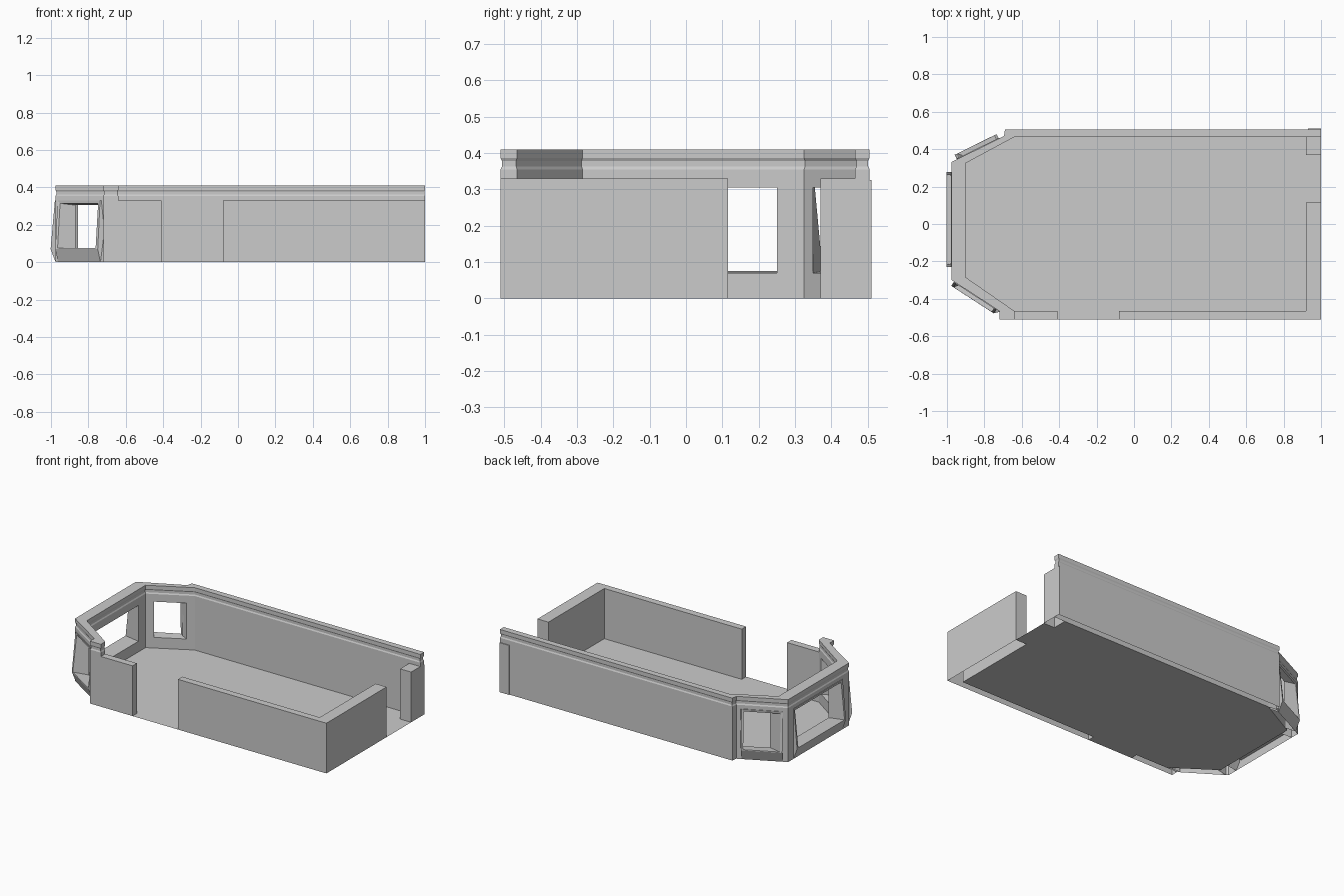
import bpy, bmesh
from mathutils import Vector as V

if "Cube" in bpy.data.objects:
    bpy.data.objects.remove(bpy.data.objects["Cube"])

H = 0.33   # wall height
TOP = 0.41 # cornice top

# Bay outline, inner and outer corners, going round the -x end
INN = [V((-.64, .465)), V((-.90, .325)), V((-.90, -.285)), V((-.64, -.465))]
OUT = [V((-.695, .47)), V((-.975, .332)), V((-.975, -.30)), V((-.72, -.465))]
SPAN = [(.10, .90), (.087, .89), (.05, .94)]  # window extent along each side


def inn(i, f):
    return INN[i].lerp(INN[i + 1], f)


def out(i, f):
    return OUT[i].lerp(OUT[i + 1], f)


def finish(name, bm):
    bmesh.ops.recalc_face_normals(bm, faces=bm.faces)
    me = bpy.data.meshes.new(name)
    bm.to_mesh(me)
    bm.free()
    ob = bpy.data.objects.new(name, me)
    bpy.context.collection.objects.link(ob)
    return ob


def inset(pts, d):
    """Mitred inset of a 2D outline."""
    area = sum(a.cross(b) for a, b in zip(pts, pts[1:] + pts[:1]))
    s = 1 if area > 0 else -1
    res = []
    for k, p in enumerate(pts):
        e1 = (p - pts[k - 1]).normalized()
        e2 = (pts[(k + 1) % len(pts)] - p).normalized()
        n1, n2 = V((-e1.y, e1.x)) * s, V((-e2.y, e2.x)) * s
        res.append(p + (n1 + n2) * d / max(.4, 1 + n1.dot(n2)))
    return res


def prism(name, pts, levels, bottom=False):
    """Stack an outline through (z, inset) levels; the underside is open by default."""
    pts = [V(p) for p in pts]
    bm = bmesh.new()
    rings = [[bm.verts.new((p.x, p.y, z)) for p in inset(pts, d)] for z, d in levels]
    n = len(pts)
    for lo, hi in zip(rings, rings[1:]):
        for k in range(n):
            m = (k + 1) % n
            bm.faces.new((lo[k], lo[m], hi[m], hi[k]))
    bm.faces.new(rings[-1])
    if bottom:
        bm.faces.new(rings[0])
    return finish(name, bm)


def wall(name, pts, h=H):
    return prism(name, pts, [(0, 0), (h, 0)])


def window(name, i):
    """Leaning window frame with an overhanging apron and a splayed opening."""
    a, b = SPAN[i]
    d = (OUT[i + 1] - OUT[i]).normalized()
    n = V((d.y, -d.x))
    if n.dot(OUT[i] - INN[i]) < 0:
        n = -n
    L = (OUT[i + 1] - OUT[i]).length
    r = .014 / L      # rim width as a fraction
    bm = bmesh.new()

    def pt(base, f, z, p=0.0):
        q = base(i, f) + n * p
        return bm.verts.new((q.x, q.y, z))

    def lean(z):
        return .027 * (H - z) / (H - .07)

    def loop(base, f0, f1, z0, z1, p0=0.0, p1=0.0):
        return [pt(base, f0, z0, p0), pt(base, f1, z0, p0),
                pt(base, f1, z1, p1), pt(base, f0, z1, p1)]

    back = loop(inn, a, b, 0, H)
    hole_in = loop(inn, a + 1.6 * r, b - 1.6 * r, .07, .305)
    hole_out = loop(out, a + r, b - r, .075, .315, lean(.075), lean(.315))
    front = loop(out, a, b, .07, H, lean(.07), .004)
    foot = [pt(out, a, 0), pt(out, b, 0)]
    for p, q in ((back, hole_in), (hole_in, hole_out), (hole_out, front)):
        for k in range(4):
            m = (k + 1) % 4
            bm.faces.new((p[k], p[m], q[m], q[k]))
    # apron, top and sides
    bm.faces.new((foot[0], foot[1], front[1], front[0]))
    bm.faces.new((front[3], front[2], back[2], back[3]))
    bm.faces.new((back[0], foot[0], front[0], front[3], back[3]))
    bm.faces.new((back[1], foot[1], front[1], front[2], back[2]))
    finish(name, bm)


# Floor sheet, running out through both doorways
bm = bmesh.new()
floor = INN + [V(p) for p in (
    (-.41, -.465), (-.41, -.51), (-.08, -.51), (-.08, -.465), (.92, -.465),
    (.92, .115), (1, .115), (1, .37), (.92, .37), (.92, .465))]
f = bm.faces.new([bm.verts.new((p.x, p.y, 0)) for p in floor])
f.normal_update()
me_floor = bpy.data.meshes.new("floor")
if f.normal.z > 0:
    f.normal_flip()
bm.to_mesh(me_floor)
bm.free()
bpy.context.collection.objects.link(bpy.data.objects.new("floor", me_floor))

# Walls
wall("front_corner_wall", [(-.08, -.51), (1, -.51), (1, .115), (.92, .115),
                           (.92, -.465), (-.08, -.465)])
wall("front_stub_wall", [(-.72, -.51), (-.41, -.51), (-.41, -.465), INN[3], OUT[3]])
wall("back_wall", [(-.69, .505), OUT[0], INN[0], (1, .465), (1, .505)])
wall("door_post", [(.92, .37), (1, .37), (1, .465), (.92, .465)])
wall("back_corner_strip", [(.93, .505), (1, .505), (1, .51), (.93, .51)], .325)

# Bay posts between the windows
wall("bay_post_back", [OUT[0], out(0, SPAN[0][0]), inn(0, SPAN[0][0]), INN[0]])
for i in (1, 2):
    e, s = SPAN[i - 1][1], SPAN[i][0]
    wall(f"bay_post_corner_{i}", [inn(i - 1, e), INN[i], inn(i, s),
                                  out(i, s), OUT[i], out(i - 1, e)])
wall("bay_post_front", [INN[3], inn(2, SPAN[2][1]), out(2, SPAN[2][1]), OUT[3]])

# Bay windows
for i, side in enumerate(("back", "end", "front")):
    window(f"bay_window_{side}", i)

# Grooved cornice over the bay and the back wall
prism("cornice", OUT + [(-.72, -.51), (-.64, -.51)] + INN[::-1]
      + [(1, .465), (1, .505), (-.69, .505)],
      [(H, 0), (.355, 0), (.363, .004), (.378, .004), (.386, 0), (TOP, 0)], bottom=True)
